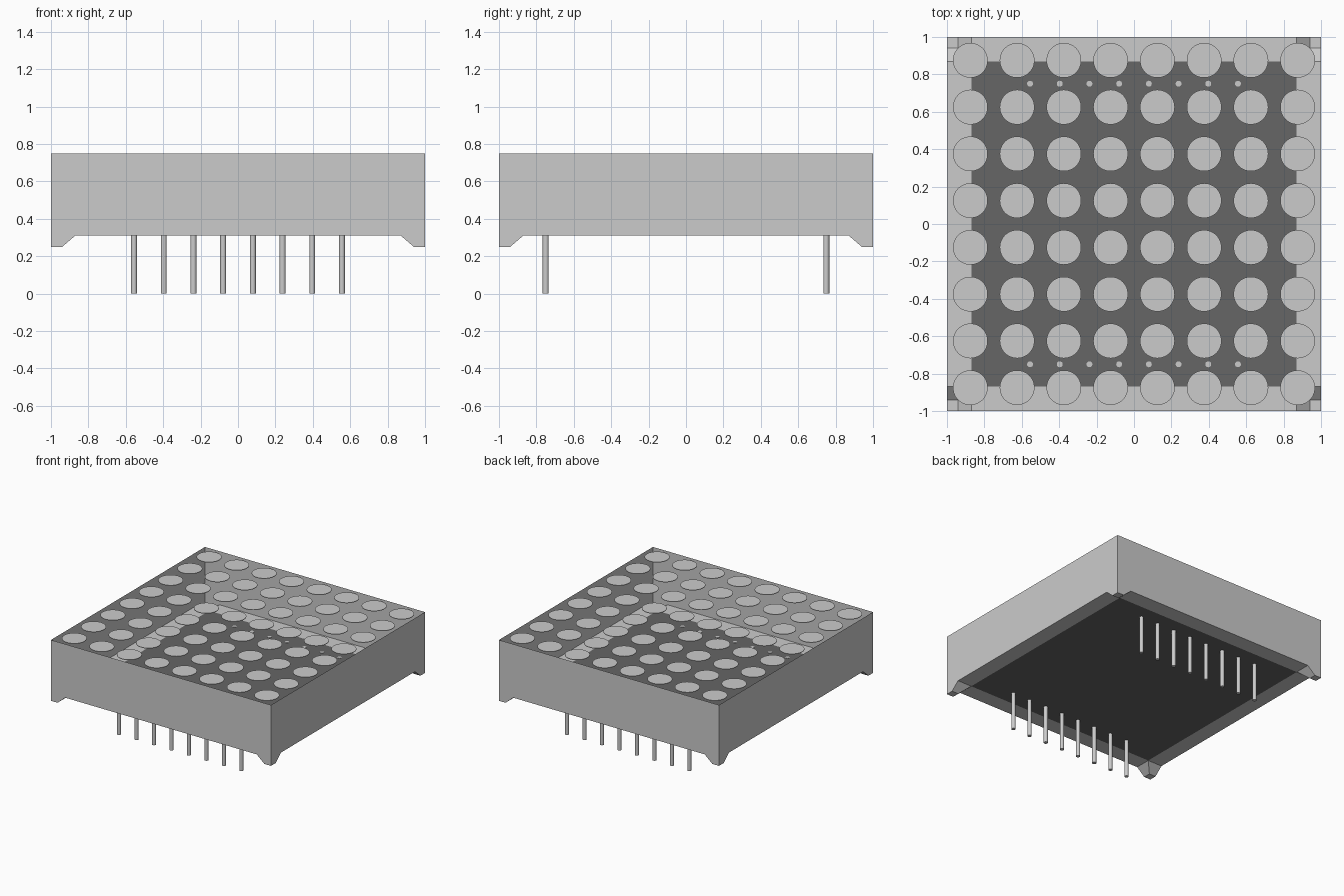
import bpy, bmesh, math
from mathutils import Matrix

cube = bpy.data.objects.get("Cube")
if cube:
    bpy.data.objects.remove(cube, do_unlink=True)

TOP, FLOOR, FOOT = 0.75, 0.31, 0.25      # rim, floor and foot heights
A, B = 0.87, 0.94                        # inner edge of floor rim, inner edge of foot


def material(name, value):
    mat = bpy.data.materials.new(name)
    mat.use_nodes = True
    color = (value, value, value, 1)
    mat.diffuse_color = color
    mat.node_tree.nodes["Principled BSDF"].inputs["Base Color"].default_value = color
    return mat


light_grey = material("light grey", 0.60)
dark_grey = material("dark grey", 0.133)


def finish(name, bm, mat):
    mesh = bpy.data.meshes.new(name)
    bm.to_mesh(mesh)
    bm.free()
    mesh.materials.append(mat)
    obj = bpy.data.objects.new(name, mesh)
    bpy.context.collection.objects.link(obj)
    return obj


# Housing: thin open box with a floor rim and four hollow tapered feet
bm = bmesh.new()


def face(points):
    bm.faces.new([bm.verts.new(p) for p in points])


wall = [(-1, TOP), (-1, FOOT), (-B, FOOT), (-A, FLOOR),
        (A, FLOOR), (B, FOOT), (1, FOOT), (1, TOP)]
rim = [(-A, -1), (A, -1), (A, -A), (-A, -A)]
for i in range(4):
    turn = Matrix.Rotation(i * math.pi / 2, 4, 'Z')
    parts = [
        [(x, -1, z) for x, z in wall],
        [(x, y, FLOOR) for x, y in rim],
        # foot sole and its two sloped inner sides
        [(1, -1, FOOT), (1, -B, FOOT), (B, -B, FOOT), (B, -1, FOOT)],
        [(B, -1, FOOT), (B, -B, FOOT), (A, -A, FLOOR), (A, -1, FLOOR)],
        [(1, -B, FOOT), (1, -A, FLOOR), (A, -A, FLOOR), (B, -B, FOOT)],
    ]
    for pts in parts:
        face([turn @ bm.verts.new(p).co for p in pts])
bmesh.ops.delete(bm, geom=[v for v in bm.verts if not v.link_faces], context='VERTS')
bmesh.ops.remove_doubles(bm, verts=bm.verts, dist=0.0005)
bmesh.ops.recalc_face_normals(bm, faces=bm.faces)
finish("housing", bm, light_grey)

# Dark base plate closing the floor
bm = bmesh.new()
bmesh.ops.create_grid(bm, x_segments=1, y_segments=1, size=A,
                      matrix=Matrix.Translation((0, 0, FLOOR)))
finish("base_plate", bm, dark_grey)


def cylinders(name, spots, radius, z0, z1, sides):
    bm = bmesh.new()
    for x, y in spots:
        bmesh.ops.create_cone(bm, cap_ends=True, segments=sides, radius1=radius,
                              radius2=radius, depth=z1 - z0,
                              matrix=Matrix.Translation((x, y, (z0 + z1) / 2)))
    obj = finish(name, bm, light_grey)
    bpy.ops.object.select_all(action='DESELECT')
    obj.select_set(True)
    bpy.context.view_layer.objects.active = obj
    bpy.ops.object.shade_smooth_by_angle(angle=math.radians(40))


# Eight by eight grid of round dots level with the rim
steps = [i - 3.5 for i in range(8)]
cylinders("dots", [(x * 0.25, y * 0.25) for x in steps for y in steps],
          0.093, TOP - 0.004, TOP, 48)

# Two rows of eight pins
cylinders("pins", [(x * 0.1588, y) for x in steps for y in (-0.75, 0.75)],
          0.016, 0, FLOOR + 0.002, 16)
